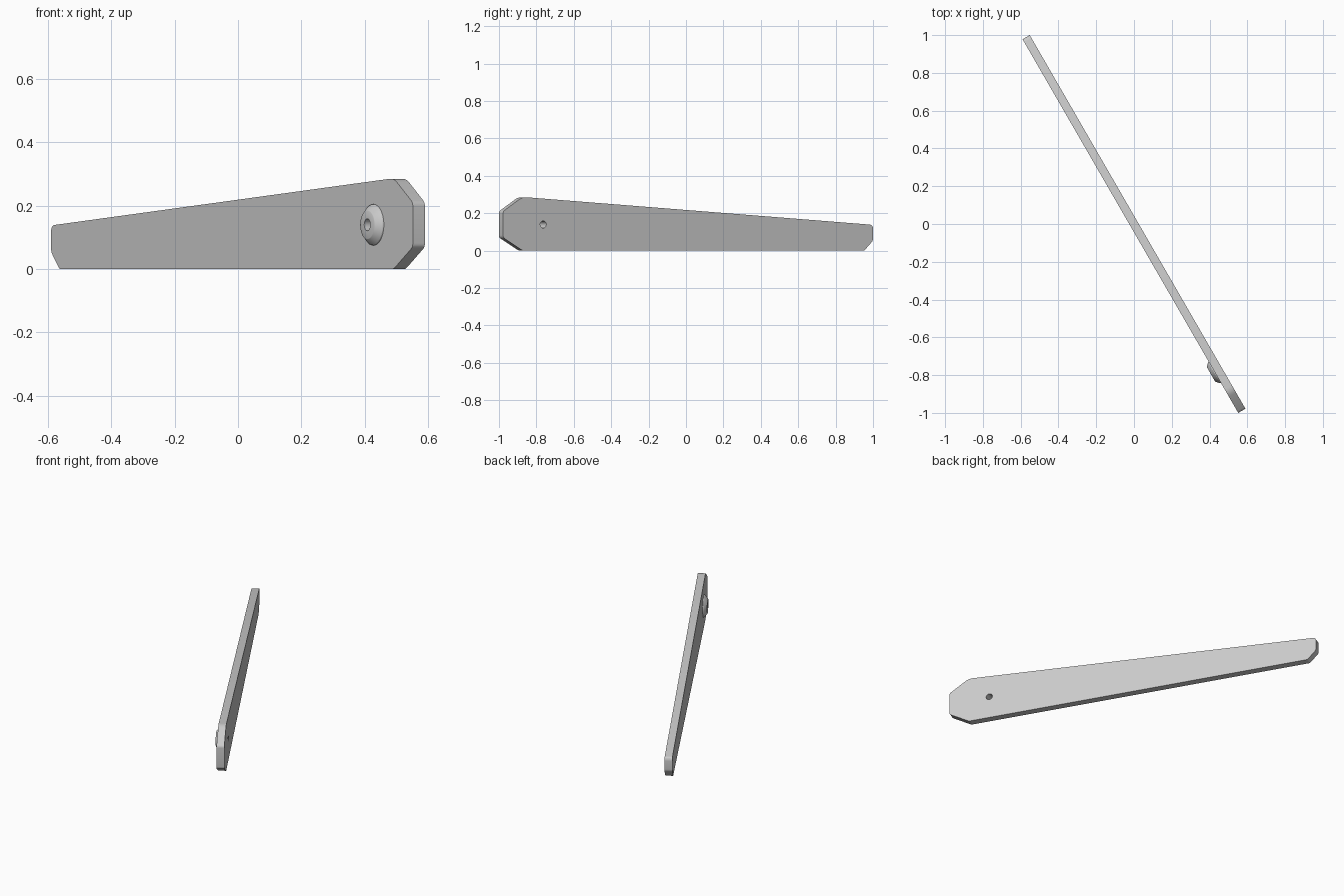
import bpy, bmesh, math

if "Cube" in bpy.data.objects:
    bpy.data.objects.remove(bpy.data.objects["Cube"])

HALF = 0.022                    # half thickness of the bar
TURN = math.radians(-60)        # bar is yawed about z
HU, HZ = 0.894, 0.14            # pivot hole centre along the bar
HOLE_R = 0.019

grey = bpy.data.materials.new("light grey")
grey.diffuse_color = (0.6, 0.6, 0.6, 1)
grey.use_nodes = True
grey.node_tree.nodes["Principled BSDF"].inputs["Base Color"].default_value = grey.diffuse_color


def make(name, bm):
    bmesh.ops.recalc_face_normals(bm, faces=bm.faces)
    me = bpy.data.meshes.new(name)
    bm.to_mesh(me)
    bm.free()
    me.materials.append(grey)
    ob = bpy.data.objects.new(name, me)
    bpy.context.collection.objects.link(ob)
    ob.rotation_euler.z = TURN
    return ob


def smooth(ob, angle):
    bpy.ops.object.select_all(action='DESELECT')
    ob.select_set(True)
    bpy.context.view_layer.objects.active = ob
    bpy.ops.object.shade_smooth_by_angle(angle=math.radians(angle))


def lathe(name, profile, n=48):
    """Closed (radius, depth) loop spun about the hole axis."""
    bm = bmesh.new()
    rings = []
    for i in range(n):
        a = 2 * math.pi * i / n
        rings.append([bm.verts.new((HU + r * math.cos(a), y, HZ + r * math.sin(a)))
                      for r, y in profile])
    m = len(profile)
    for i in range(n):
        p, q = rings[i], rings[(i + 1) % n]
        for j in range(m):
            k = (j + 1) % m
            bm.faces.new((p[j], q[j], q[k], p[k]))
    return make(name, bm)


# tapered bar, outline as (along, height, corner radius)
outline = [(-1.088, 0, 0.006), (1.02, 0, 0.012), (1.142, 0.07, 0.012),
           (1.142, 0.21, 0.012), (1.022, 0.287, 0.025),
           (-1.142, 0.138, 0.02), (-1.142, 0.054, 0.012)]
pts = []
for i, (x, z, cut) in enumerate(outline):
    ends = []
    for nb in (outline[i - 1], outline[(i + 1) % len(outline)]):
        dx, dz = nb[0] - x, nb[1] - z
        l = math.hypot(dx, dz)
        ends.append((x + dx / l * cut, z + dz / l * cut))
    for s in range(5):
        t = s / 4
        w = ((1 - t) ** 2, 2 * t * (1 - t), t * t)
        pts.append(tuple(w[0] * ends[0][c] + w[1] * (x, z)[c] + w[2] * ends[1][c]
                         for c in (0, 1)))
bm = bmesh.new()
face = bm.faces.new([bm.verts.new((x, -HALF, z)) for x, z in pts])
ext = bmesh.ops.extrude_face_region(bm, geom=[face])
bmesh.ops.translate(bm, vec=(0, 2 * HALF, 0),
                    verts=[v for v in ext["geom"] if isinstance(v, bmesh.types.BMVert)])
bar = make("tapered_bar", bm)

# hole through the bar
bm = bmesh.new()
ring = [bm.verts.new((HU + HOLE_R * math.cos(a), -0.1, HZ + HOLE_R * math.sin(a)))
        for a in (2 * math.pi * i / 48 for i in range(48))]
face = bm.faces.new(ring)
ext = bmesh.ops.extrude_face_region(bm, geom=[face])
bmesh.ops.translate(bm, vec=(0, 0.2, 0),
                    verts=[v for v in ext["geom"] if isinstance(v, bmesh.types.BMVert)])
cutter = make("hole_cutter", bm)
cutter.hide_render = True
cutter.hide_set(True)
mod = bar.modifiers.new("hole", 'BOOLEAN')
mod.operation = 'DIFFERENCE'
mod.solver = 'EXACT'
mod.object = cutter
bpy.context.view_layer.objects.active = bar
bar.select_set(True)
bpy.ops.object.modifier_apply(modifier=mod.name)
bpy.data.objects.remove(cutter)
smooth(bar, 25)

# raised pivot boss on the front face, with bevelled rim
boss = lathe("pivot_boss", [(HOLE_R, -HALF), (0.065, -HALF), (0.064, -HALF - 0.004),
                            (0.046, -HALF - 0.022), (0.044, -HALF - 0.023),
                            (HOLE_R, -HALF - 0.023)])
smooth(boss, 30)
